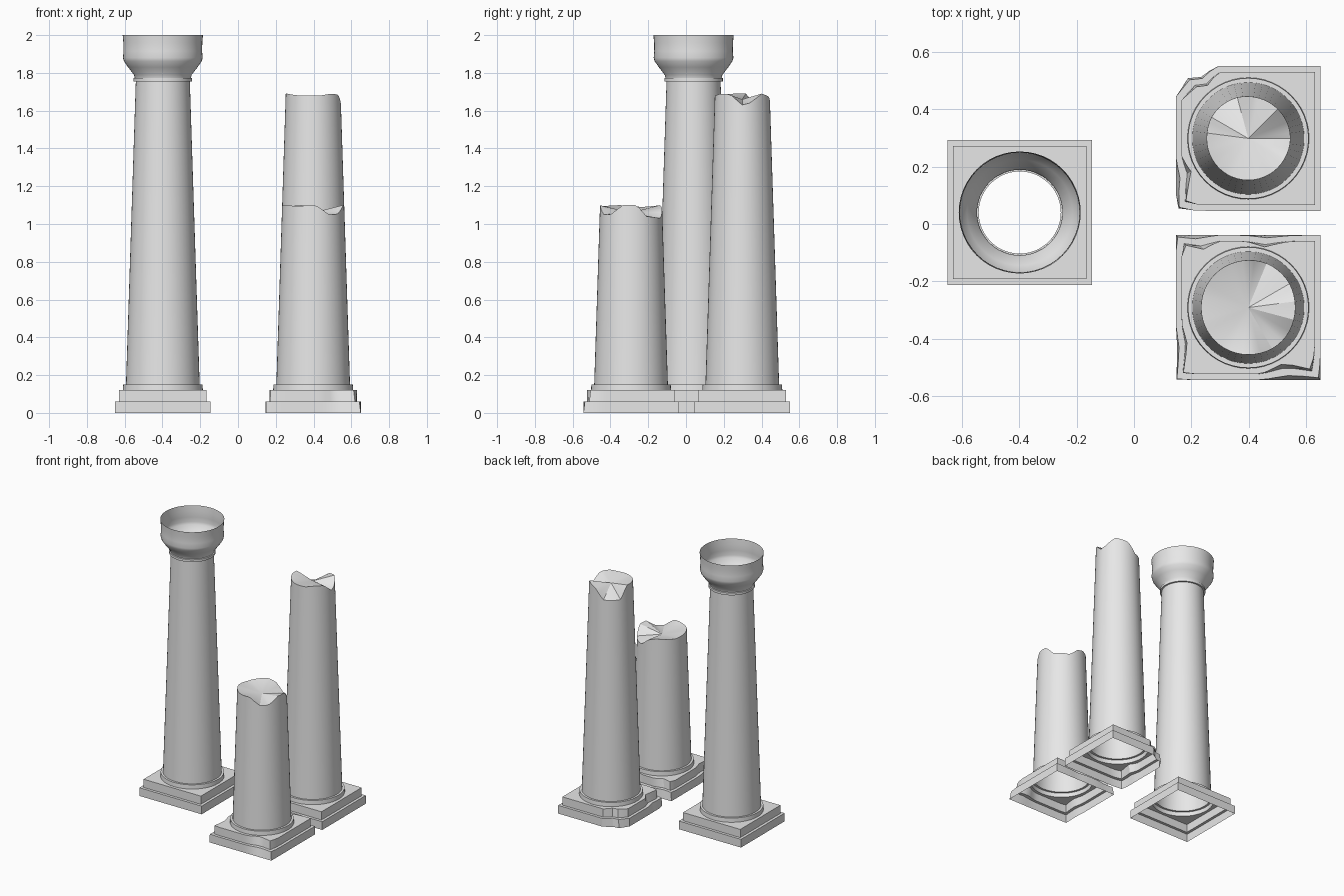
import bpy
from math import cos, sin, radians

cube = bpy.data.objects.get("Cube")
if cube:
    bpy.data.objects.remove(cube)

STONE = bpy.data.materials.new("grey_stone")
STONE.use_nodes = True
STONE.diffuse_color = (0.8, 0.8, 0.8, 1)
STONE.node_tree.nodes["Principled BSDF"].inputs["Base Color"].default_value = (0.8, 0.8, 0.8, 1)

SIDES = 48
ANGLES = [i * 360 / SIDES for i in range(SIDES)]


def loft(name, place, rows, centre_z=None):
    """Skin rows of points into an open shell; centre_z closes the top with a fan."""
    verts = [p for row in rows for p in row]
    faces = []
    for k in range(len(rows) - 1):
        a, b = k * SIDES, (k + 1) * SIDES
        for i in range(SIDES):
            j = (i + 1) % SIDES
            faces.append((a + i, a + j, b + j, b + i))
    if centre_z is not None:
        top, tip = (len(rows) - 1) * SIDES, len(verts)
        verts.append((0, 0, centre_z))
        faces += [(top + i, top + (i + 1) % SIDES, tip) for i in range(SIDES)]
    mesh = bpy.data.meshes.new(name)
    mesh.from_pydata(verts, [], faces)
    mesh.materials.append(STONE)
    obj = bpy.data.objects.new(name, mesh)
    obj.location = (place[0], place[1], 0)
    bpy.context.collection.objects.link(obj)
    bpy.ops.object.select_all(action='DESELECT')
    obj.select_set(True)
    bpy.context.view_layer.objects.active = obj
    bpy.ops.object.shade_smooth_by_angle(angle=radians(30))
    return obj


def circle(r, z):
    return [(r * cos(radians(a)), r * sin(radians(a)), z) for a in ANGLES]


def square(half, z, chips, level):
    """Square outline; each chip is (angle, width, depth low, depth high)."""
    row = []
    for a in ANGLES:
        c, s = cos(radians(a)), sin(radians(a))
        r = half / max(abs(c), abs(s))
        for angle, width, low, high in chips:
            off = abs((a - angle + 180) % 360 - 180)
            if off < width:
                r *= 1 - (low + (high - low) * level) * (1 - off / width)
        r = max(r, 0.214)
        row.append((r * c, r * s, z))
    return row


def base(name, place, chips=()):
    # two stepped slabs and a round collar, open underneath
    loft(name, place, [
        square(0.252, 0, chips, 0),
        square(0.252, 0.06, chips, 0.4),
        square(0.232, 0.06, chips, 0.6),
        square(0.232, 0.12, chips, 1),
        circle(0.212, 0.12),
        circle(0.21, 0.15),
        circle(0.195, 0.15)])


def shaft_radius(z):
    return 0.195 - 0.052 * (z - 0.15) / 1.605


def broken_rim(profile):
    """Rim of the shaft with its height interpolated around the axis."""
    pts = [(profile[-1][0] - 360, profile[-1][1])] + profile + [(profile[0][0] + 360, profile[0][1])]
    row = []
    for a in ANGLES:
        for (a0, z0), (a1, z1) in zip(pts, pts[1:]):
            if a0 <= a < a1:
                z = z0 + (z1 - z0) * (a - a0) / (a1 - a0)
                r = shaft_radius(z)
                row.append((r * cos(radians(a)), r * sin(radians(a)), z))
                break
    return row


# Whole column with a hollow cup capital
whole = (-0.398, 0.04)
base("whole_column_base", whole)
loft("whole_column_shaft", whole, [circle(shaft_radius(z), z) for z in (0.15, 1.755)])
capital = [(0.143, 1.755), (0.155, 1.755), (0.155, 1.772), (0.149, 1.774), (0.153, 1.79),
           (0.184, 1.83), (0.206, 1.862), (0.211, 1.88), (0.208, 1.915), (0.209, 1.96), (0.2125, 2)]
loft("whole_column_capital", whole, [circle(r, z) for r, z in capital])

# Tall broken column
tall = (0.398, 0.298)
base("tall_broken_base", tall, [(132, 18, 0.2, 0.27), (212, 16, 0.0, 0.16), (226, 8, 0.04, 0.04)])
tall_rim = [(0, 1.63), (15, 1.64), (45, 1.69), (80, 1.67), (105, 1.6), (150, 1.6), (170, 1.69),
            (200, 1.69), (240, 1.68), (285, 1.68), (310, 1.69), (335, 1.685)]
loft("tall_broken_shaft", tall, [circle(shaft_radius(0.15), 0.15), broken_rim(tall_rim)], 1.66)

# Short broken column
short = (0.398, -0.291)
base("short_broken_base", short, [(128, 14, 0.0, 0.13), (75, 18, 0.0, 0.09),
                                  (212, 18, 0.02, 0.09), (303, 22, 0.0, 0.17)])
short_rim = [(10, 1.1), (30, 1.04), (70, 1.03), (90, 1.08), (110, 1.1), (160, 1.09), (200, 1.1),
             (240, 1.095), (275, 1.1), (300, 1.05), (320, 1.05), (345, 1.1)]
loft("short_broken_shaft", short, [circle(shaft_radius(0.15), 0.15), broken_rim(short_rim)], 1.06)
